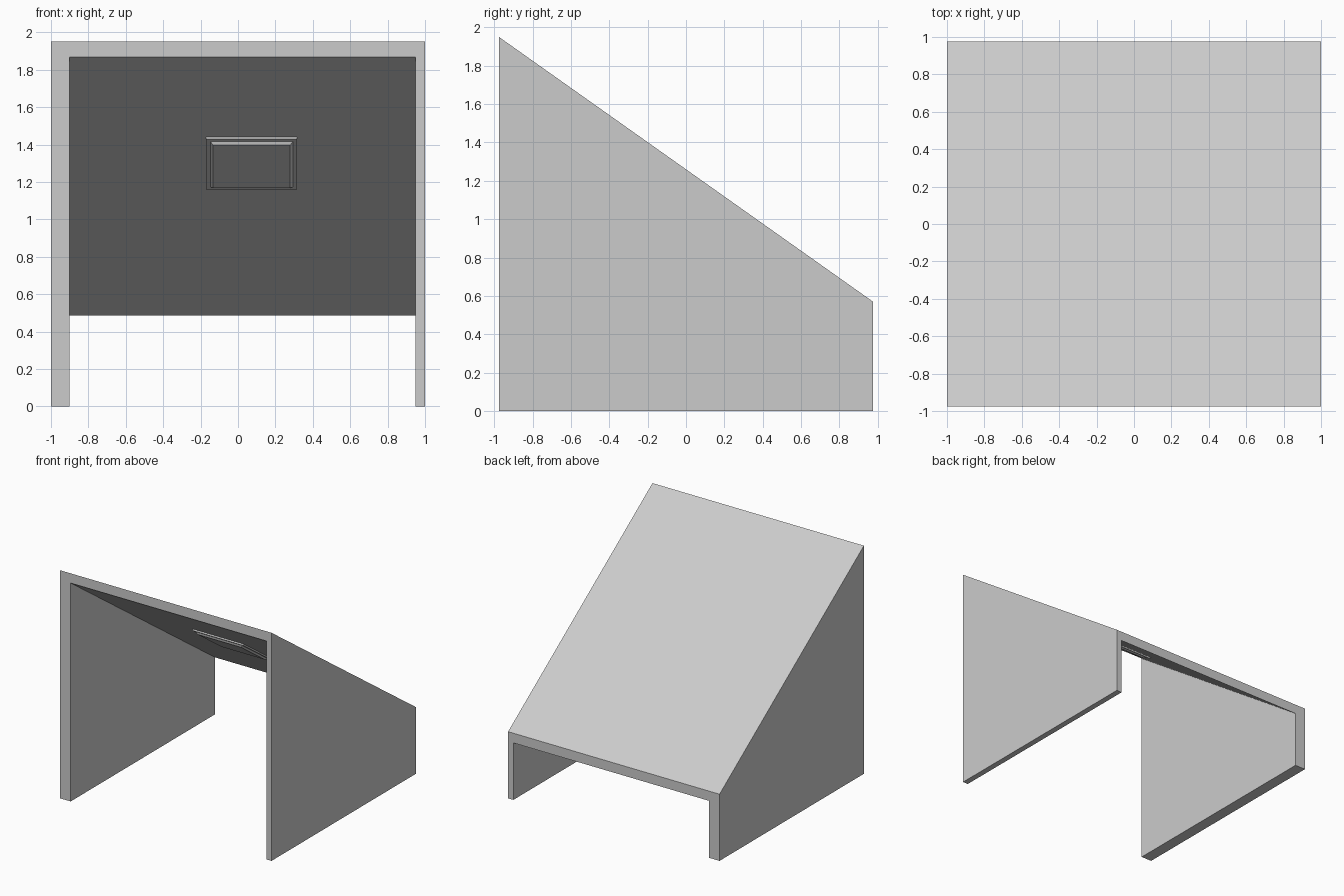
import bpy, bmesh, math
from mathutils import Matrix, Vector

cube = bpy.data.objects.get("Cube")
if cube:
    bpy.data.objects.remove(cube, do_unlink=True)

grey = bpy.data.materials.new("light_grey")
grey.use_nodes = True
colour = (0.6, 0.6, 0.6, 1)
grey.diffuse_color = colour
grey.node_tree.nodes["Principled BSDF"].inputs["Base Color"].default_value = colour

DEPTH = 0.975            # half depth, front to back
HIGH, LOW = 1.95, 0.57   # roof top at the front and back
THICK = 0.083            # vertical roof thickness


def finish(name, bm):
    bmesh.ops.recalc_face_normals(bm, faces=bm.faces)
    mesh = bpy.data.meshes.new(name)
    bm.to_mesh(mesh)
    bm.free()
    mesh.materials.append(grey)
    obj = bpy.data.objects.new(name, mesh)
    bpy.context.collection.objects.link(obj)
    return obj


def extrude_profile(name, profile, x0, x1):
    """Side profile of (y, z) points, extruded along x."""
    bm = bmesh.new()
    face = bm.faces.new([bm.verts.new((x0, y, z)) for y, z in profile])
    out = bmesh.ops.extrude_face_region(bm, geom=[face])
    moved = [v for v in out["geom"] if isinstance(v, bmesh.types.BMVert)]
    bmesh.ops.translate(bm, verts=moved, vec=(x1 - x0, 0, 0))
    return finish(name, bm)


# Sloping roof and the two side walls below it
under_high, under_low = HIGH - THICK, LOW - THICK
extrude_profile("roof", [(-DEPTH, under_high), (DEPTH, under_low),
                         (DEPTH, LOW), (-DEPTH, HIGH)], -1, 1)
wall = [(-DEPTH, 0), (DEPTH, 0), (DEPTH, under_low), (-DEPTH, under_high)]
extrude_profile("right_wall", wall, -1, -0.9)
extrude_profile("left_wall", wall, 0.95, 1)

# Square lamp on the underside of the roof: plate with a bevelled raised panel
slope = (HIGH - LOW) / (2 * DEPTH)
angle = math.atan(slope)
centre_y = -0.18
centre = Vector((0.073, centre_y, under_high - slope * (centre_y + DEPTH)))
frame = Matrix.Translation(centre) @ Matrix.Rotation(math.pi - angle, 4, "X")

bm = bmesh.new()
half_x, half_y = 0.243, 0.234
layers = [(0, 0), (0, 0.012), (0.022, 0.012), (0.037, 0.027)]  # inset, height
rings = []
for inset, height in layers:
    a, b = half_x - inset, half_y - inset
    rings.append([bm.verts.new(frame @ Vector((x, y, height)))
                  for x, y in ((-a, -b), (a, -b), (a, b), (-a, b))])
for lower, upper in zip(rings, rings[1:]):
    for i in range(4):
        j = (i + 1) % 4
        bm.faces.new((lower[i], lower[j], upper[j], upper[i]))
bm.faces.new(rings[0])
bm.faces.new(rings[-1])
finish("ceiling_lamp", bm)
